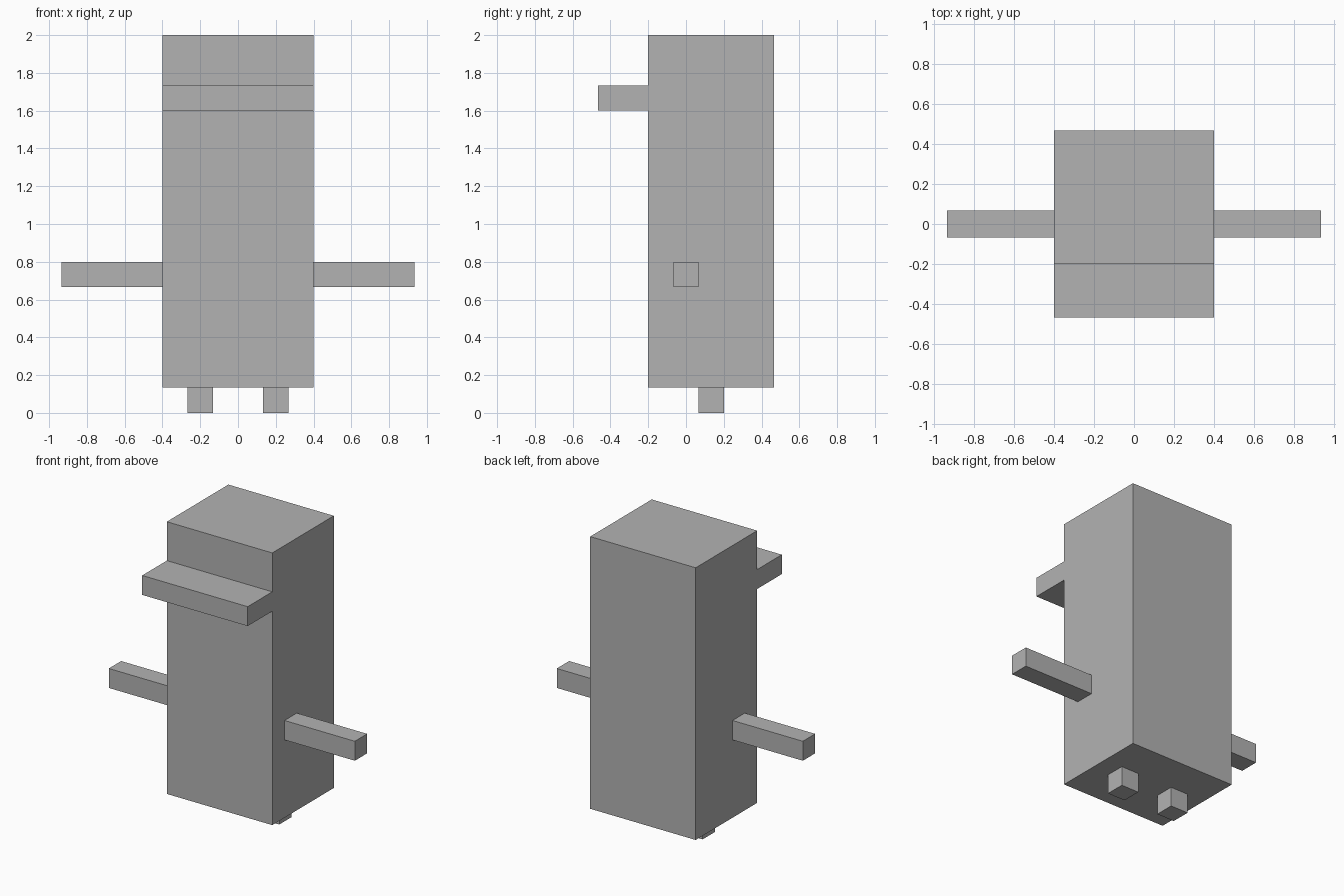
import bpy
from mathutils import Vector

if "Cube" in bpy.data.objects:
    bpy.data.objects.remove(bpy.data.objects["Cube"], do_unlink=True)

U = 1 / 15  # block size

grey = bpy.data.materials.new("plain grey")
grey.use_nodes = True
COLOUR = (0.45, 0.45, 0.45, 1)
grey.diffuse_color = COLOUR
grey.node_tree.nodes["Principled BSDF"].inputs["Base Color"].default_value = COLOUR


def box(name, low, high):
    """Box between two corners given in blocks."""
    low, high = Vector(low) * U, Vector(high) * U
    bpy.ops.mesh.primitive_cube_add(size=1, location=(low + high) / 2)
    obj = bpy.context.object
    obj.name = name
    obj.scale = high - low
    bpy.ops.object.transform_apply(location=False, rotation=False, scale=True)
    obj.data.materials.append(grey)
    return obj


# Tall body and the ledge across its front
box("body", (-6, -3, 2), (6, 7, 30))
box("front_ledge", (-6, -7, 24), (6, -3, 26))

# Arms and feet on both sides
for side, s in (("left", 1), ("right", -1)):
    for part, x0, x1, y0, y1, z0, z1 in (
        ("arm", 6, 14, -1, 1, 10, 12),
        ("foot", 2, 4, 1, 3, 0, 2),
    ):
        xs = sorted((s * x0, s * x1))
        box(f"{side}_{part}", (xs[0], y0, z0), (xs[1], y1, z1))
